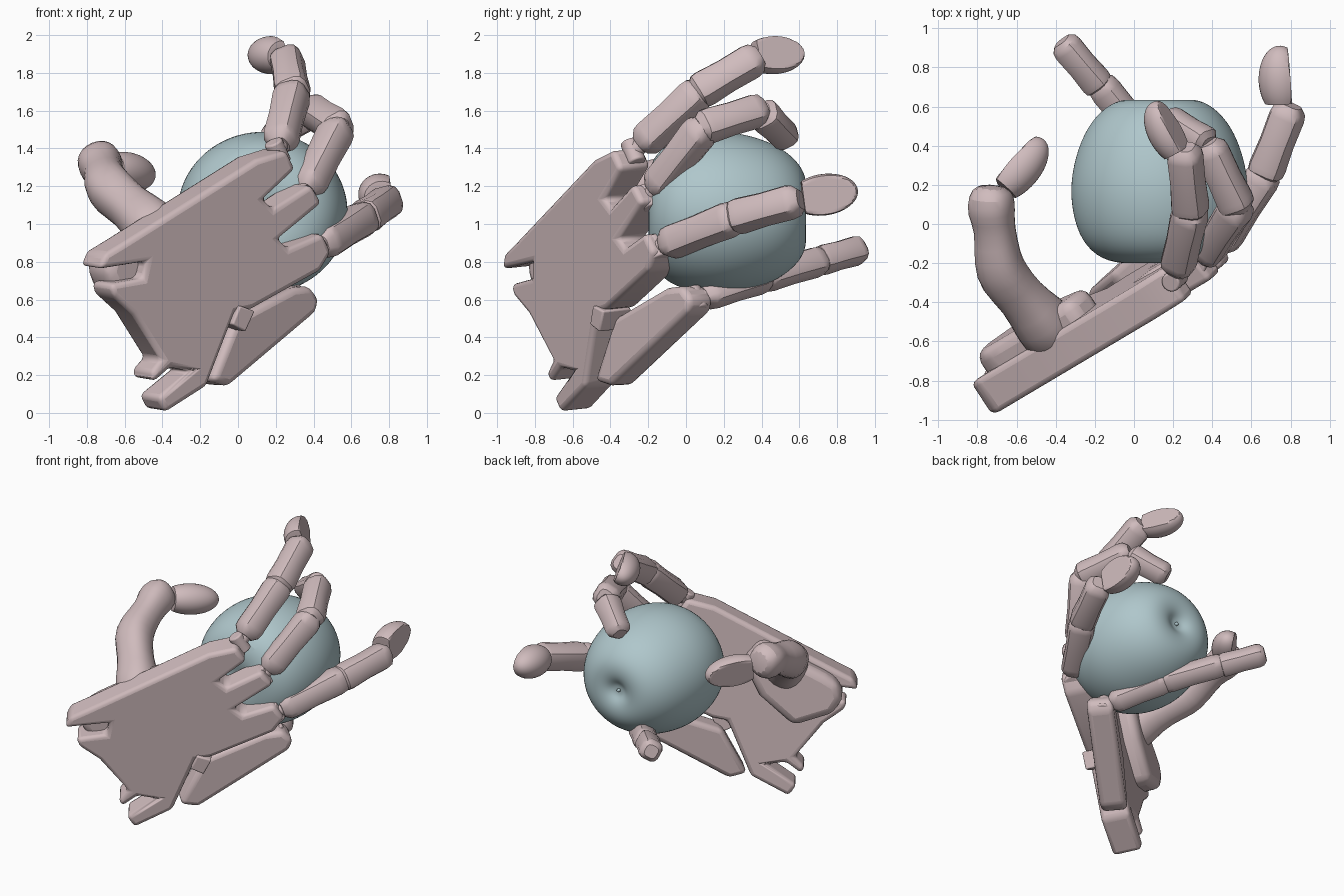
import bpy, bmesh, math
from mathutils import Vector, Matrix

cube = bpy.data.objects.get("Cube")
if cube:
    bpy.data.objects.remove(cube)


def material(name, color):
    m = bpy.data.materials.new(name)
    m.use_nodes = True
    m.diffuse_color = (*color, 1)
    m.node_tree.nodes["Principled BSDF"].inputs["Base Color"].default_value = (*color, 1)
    return m


SHELL = material("dusty pink", (0.63, 0.50, 0.51))
FRUIT = material("pale teal", (0.43, 0.57, 0.60))
ACROSS = Vector((0.38, 0.32, -0.87)).normalized()   # from first finger to last


def finish(bm, name, mat, bevel=0, subsurf=0, angle=35):
    bmesh.ops.recalc_face_normals(bm, faces=bm.faces)
    me = bpy.data.meshes.new(name)
    bm.to_mesh(me)
    bm.free()
    ob = bpy.data.objects.new(name, me)
    bpy.context.collection.objects.link(ob)
    me.materials.append(mat)
    if bevel:
        b = ob.modifiers.new("Bevel", "BEVEL")
        b.width, b.segments, b.limit_method = bevel, 3, "ANGLE"
    if subsurf:
        s = ob.modifiers.new("Subsurf", "SUBSURF")
        s.levels = s.render_levels = subsurf
    bpy.ops.object.select_all(action="DESELECT")
    ob.select_set(True)
    bpy.context.view_layer.objects.active = ob
    bpy.ops.object.shade_smooth_by_angle(angle=math.radians(angle))
    return ob


def slab(name, outline, plane, near, far, bevel=0.03):
    """Outline in x and z, laid on the plane y = a + b*x + c*z, thickened along its normal."""
    a, b, c = plane
    n = Vector((-b, 1, -c)).normalized()
    bm = bmesh.new()
    pts = [Vector((x, a + b * x + c * z, z)) for x, z in outline]
    face = bm.faces.new([bm.verts.new(p + n * near) for p in pts])
    new = bmesh.ops.extrude_face_region(bm, geom=[face])["geom"]
    bmesh.ops.translate(bm, vec=n * (far - near),
                        verts=[v for v in new if isinstance(v, bmesh.types.BMVert)])
    return finish(bm, name, SHELL, bevel)


def loft(name, sections, side, mat=SHELL, axis=None, sides=12, square=0.65, subsurf=0):
    """Skin rounded-square rings given as (point, half width, half height)."""
    bm = bmesh.new()
    rings = []
    pts = [Vector(s[0]) for s in sections]
    for i, (_, w, h) in enumerate(sections):
        d = axis or (pts[min(i + 1, len(pts) - 1)] - pts[max(i - 1, 0)]).normalized()
        s = (side - d * side.dot(d)).normalized()
        up = s.cross(d)
        ring = []
        for k in range(sides):
            t = 2 * math.pi * (k + 0.5) / sides
            c, q = math.cos(t), math.sin(t)
            ring.append(bm.verts.new(pts[i] + s * w * math.copysign(abs(c) ** square, c)
                                     + up * h * math.copysign(abs(q) ** square, q)))
        rings.append(ring)
    for r, t in zip(rings, rings[1:]):
        for k in range(sides):
            bm.faces.new((r[k], r[(k + 1) % sides], t[(k + 1) % sides], t[k]))
    bm.faces.new(rings[0])
    bm.faces.new(rings[-1])
    return finish(bm, name, mat, subsurf=subsurf)


def phalanx(name, a, b, r0, r1):
    a, b = Vector(a), Vector(b)
    parts = [(-0.1, 0.6), (0, 0.95), (0.1, 1), (0.5, 0.95), (0.92, 1), (1.03, 0.93), (1.12, 0.6)]
    loft(name, [(a.lerp(b, t), (r0 + (r1 - r0) * t) * k, (r0 + (r1 - r0) * t) * k)
                for t, k in parts], ACROSS)


def fingertip(name, base, end, flat, r):
    """Egg-shaped tip cut flat at its base and on the nail side."""
    base, end, flat = Vector(base), Vector(end), Vector(flat)
    d = end - base
    length = d.length
    d.normalize()
    n = (flat - d * flat.dot(d)).normalized()
    s = n.cross(d)
    bm = bmesh.new()
    bmesh.ops.create_uvsphere(bm, u_segments=32, v_segments=24, radius=1)
    for v in bm.verts:
        x = max(v.co.z * length * 0.62, -0.38 * length)
        z = min(v.co.y * r * 1.05, r * 0.4)
        v.co = base + d * (x + 0.38 * length) + s * v.co.x * r + n * z
    bmesh.ops.dissolve_limit(bm, angle_limit=0.01, verts=bm.verts, edges=bm.edges)
    finish(bm, name, SHELL, angle=30)


def pin(name, centre, direction, r, length):
    bm = bmesh.new()
    rot = Vector(direction).to_track_quat("Z", "Y").to_matrix().to_4x4()
    bmesh.ops.create_cone(bm, cap_ends=True, segments=20, radius1=r, radius2=r, depth=length,
                          matrix=Matrix.Translation(centre) @ rot)
    return finish(bm, name, SHELL, bevel=0.01)


# Palm plate with three knuckle lugs, and wrist prongs either side of the wrist edge
BACK = (-0.418, 0.66, -0.105)
slab("palm", [(-.73, .76), (-.7, .84), (-.6, .9), (.1, 1.34), (.26, 1.39), (.31, 1.29),
              (.14, 1.13), (.19, 1.08), (.39, 1.21), (.45, 1.11), (.22, .92), (.27, .87),
              (.45, .95), (.5, .85), (.44, .75), (.08, .55), (-.01, .53), (-.16, .14),
              (-.38, 0), (-.42, .08), (-.25, .22), (-.35, .24), (-.44, .16), (-.46, .21),
              (-.4, .28), (-.55, .52), (-.66, .62), (-.67, .68), (-.5, .71),
              (-.48, .8)], BACK, 0, 0.2, 0.04)
# Swelling that carries the thumb
slab("thumb_mount", [(-.65, .73), (-.62, .84), (-.54, .9), (-.17, 1.13), (-.07, .98),
                     (-.18, .74), (-.38, .53), (-.6, .62)], BACK, 0.08, 0.31, 0.09)
# Outer palm section, folded inward
slab("outer_palm", [(-.13, .17), (-.04, .14), (.42, .53), (.44, .6), (.39, .67), (.3, .66),
                    (0, .5)], (-0.362, 0.94, -0.05), 0, 0.18, 0.035)
slab("outer_palm_hinge", [(-.04, .47), (0, .57), (.08, .54), (.03, .43)], BACK, -0.02, 0.16, 0.01)

# Fingers: knuckle, two joints, tip base, tip end, radius at the root and at the tip
fingers = {
    "index": [(.21, -.28, 1.38), (.29, .07, 1.70), (.26, .36, 1.87),
              (.23, .37, 1.89), (.09, .62, 1.9), .092, .1],
    "middle": [(.34, -.2, 1.14), (.53, .09, 1.51), (.39, .38, 1.60),
               (.36, .41, 1.58), (.18, .53, 1.46), .09, .075],
    "ring": [(.41, -.16, .87), (.67, .26, 1.035), (.79, .57, 1.12),
             (.76, .62, 1.14), (.74, .91, 1.18), .092, .11],
    "little": [(.31, .05, .6), (.07, .42, .72), (-.16, .7, .80),
               (-.18, .71, .805), (-.35, .91, .86), .08, .074],
}
nail_side = {"index": (.85, .3, .35), "ring": (1, 0, -.05)}
for name, (knuckle, j1, j2, base, end, thick, r) in fingers.items():
    k, first = Vector(knuckle), Vector(j1)
    along = (first - k).normalized()
    pin(name + "_knuckle_pin", k, ACROSS, 0.05, 0.13)
    pin(name + "_knuckle_neck", k + along * 0.04, along, 0.045, 0.12)
    phalanx(name + "_proximal", k + along * 0.09, first - along * 0.02, thick * 0.95, thick)
    phalanx(name + "_middle", j1, j2, thick, thick * 0.95)
    if name in nail_side:
        fingertip(name + "_tip", base, end, nail_side[name], r)
    else:
        phalanx(name + "_tip", base, end, thick * 0.95, r)

# Thumb
loft("thumb", [((-.38, -.56, .87), .11, .11), ((-.42, -.56, .93), .17, .155),
               ((-.48, -.49, 1.01), .155, .15), ((-.57, -.38, 1.09), .115, .115),
               ((-.67, -.27, 1.17), .135, .135), ((-.7, -.18, 1.22), .125, .125),
               ((-.71, -.02, 1.28), .1, .1), ((-.73, .06, 1.31), .125, .125),
               ((-.73, .14, 1.33), .125, .12), ((-.725, .2, 1.34), .08, .08)],
     ACROSS, square=0.85, subsurf=1)
fingertip("thumb_tip", (-.67, .19, 1.29), (-.46, .43, 1.25), (-.7, .65, -.2), .105)

# Apple, lying with its stalk end to the back
profile = [(.02, .595), (.05, .6), (.09, .628), (.16, .64), (.25, .62), (.35, .53), (.42, .39),
           (.46, .21), (.447, .05), (.4, -.09), (.3, -.185), (.15, -.21), (.03, -.17)]
loft("apple", [((.13, y, 1.06), r, r * 0.95) for r, y in profile], Vector((1, 0, 0)), FRUIT,
     axis=Vector((0, 1, 0)), sides=32, square=1, subsurf=2)
stalk = pin("apple_stalk", Vector((.13, .6, 1.06)), (0, 1, 0), 0.012, 0.03)
stalk.data.materials[0] = FRUIT
